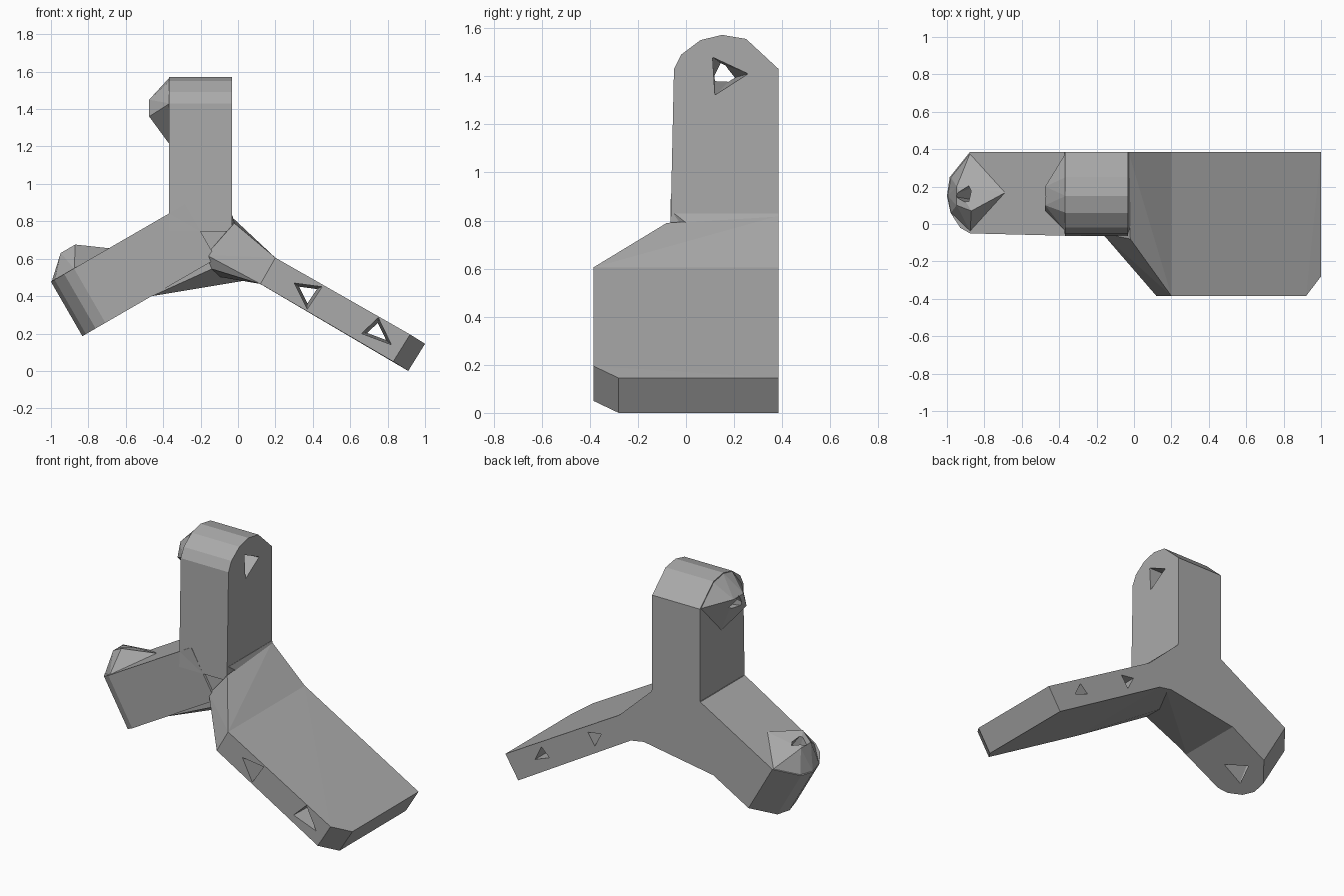
import bpy
import bmesh
from mathutils import Matrix, Vector

cube = bpy.data.objects.get("Cube")
if cube:
    bpy.data.objects.remove(cube, do_unlink=True)

grey = bpy.data.materials.new("mid_grey")
grey.use_nodes = True
COLOUR = (0.4, 0.4, 0.4, 1)
grey.diffuse_color = COLOUR
grey.node_tree.nodes["Principled BSDF"].inputs["Base Color"].default_value = COLOUR

HUB = Vector((-0.2, 0, 0.745))
FRONT, BACK, EDGE = -0.05, 0.385, -0.385


def hull(name, points):
    """Convex solid around a few points."""
    bm = bmesh.new()
    for p in points:
        bm.verts.new(p)
    res = bmesh.ops.convex_hull(bm, input=bm.verts[:])
    loose = {g for g in res["geom_interior"] + res["geom_unused"]
             if isinstance(g, bmesh.types.BMVert)}
    bmesh.ops.delete(bm, geom=list(loose), context='VERTS')
    bmesh.ops.recalc_face_normals(bm, faces=bm.faces[:])
    mesh = bpy.data.meshes.new(name)
    bm.to_mesh(mesh)
    bm.free()
    mesh.materials.append(grey)
    obj = bpy.data.objects.new(name, mesh)
    bpy.context.collection.objects.link(obj)
    return obj


def combine(target, other, operation):
    """Boolean the other solid into the target and discard it."""
    mod = target.modifiers.new(operation.lower(), 'BOOLEAN')
    mod.operation = operation
    mod.solver = 'EXACT'
    mod.object = other
    bpy.context.view_layer.objects.active = target
    bpy.ops.object.modifier_apply(modifier=mod.name)
    bpy.data.objects.remove(other, do_unlink=True)


def upright(p):
    return Vector(p)


def sideways(p):
    """Reflect the upright arm onto the left-leaning one."""
    d = Vector(p) - HUB
    return HUB + Vector((0.5 * d.x - 0.866 * d.z, d.y, -0.866 * d.x - 0.5 * d.z))


# Central hub where the three arms meet
hub_top = [(-0.37, 0.843), (-0.03, 0.83), (-0.46, 0.4)]
bracket = hull("bracket_body",
               [(x, y, z) for x, z in hub_top for y in (FRONT, BACK)]
               + [(-0.14, FRONT, 0.545), (-0.2, BACK, 0.52), (0.08, BACK, 0.49)])

# Sloping root that widens into the plate
combine(bracket, hull("plate_root", [
    (0.2, EDGE, 0.605), (0.12, EDGE, 0.465), (0.2, BACK, 0.605), (0.12, BACK, 0.465),
    (-0.02, -0.08, 0.79), (-0.17, FRONT, 0.62), (-0.14, FRONT, 0.545),
    (-0.03, BACK, 0.82), (-0.2, BACK, 0.52), (0.1, BACK, 0.69)]), 'UNION')

# Wide sloping plate with one clipped corner
combine(bracket, hull("plate", [
    (0.2, EDGE, 0.605), (0.12, EDGE, 0.465), (0.2, BACK, 0.605), (0.12, BACK, 0.465),
    (0.92, EDGE, 0.195), (0.83, EDGE, 0.05), (1, -0.28, 0.145), (0.91, -0.28, 0),
    (1, BACK, 0.145), (0.91, BACK, 0),
    (0.1, -0.2, 0.66), (0.02, -0.2, 0.523), (0.1, BACK, 0.66), (0.02, BACK, 0.523)]), 'UNION')

# Two rounded arms, each with a faceted nut boss near its end
outline = [(-0.065, 0.745), (FRONT, 1.43), (-0.02, 1.49), (0.06, 1.55), (0.15, 1.572),
           (0.25, 1.555), (BACK, 1.43), (BACK, 0.745)]
boss = [(-0.475, 0.1, 1.45), (-0.475, 0.2, 1.45), (-0.475, 0.07, 1.36),
        (-0.365, 0.17, 1.21), (-0.365, -0.04, 1.43), (-0.365, 0.38, 1.43),
        (-0.365, 0.15, 1.57), (-0.365, 0.06, 1.55), (-0.365, 0.25, 1.55),
        (-0.3, 0.15, 1.4)]
bore = [(0, 0.11, 1.48), (0, 0.26, 1.41), (0, 0.12, 1.32),
        (-0.55, 0.12, 1.39), (-0.55, 0.15, 1.45), (-0.55, 0.19, 1.39)]
for place in (upright, sideways):
    combine(bracket, hull("arm", [place((x, y, z)) for x in (-0.368, -0.032)
                                  for y, z in outline]), 'UNION')
    combine(bracket, hull("nut_boss", [place(p) for p in boss]), 'UNION')
    combine(bracket, hull("arm_bore", [place(p) for p in bore]), 'DIFFERENCE')

# Tapered triangular screw bores through the plate
mouths = [[(0.3, 0.47), (0.45, 0.45), (0.37, 0.33)],
          [(0.66, 0.2), (0.75, 0.285), (0.82, 0.14)]]
for mouth in mouths:
    cx = sum(p[0] for p in mouth) / len(mouth)
    cz = sum(p[1] for p in mouth) / len(mouth)
    exit_ring = [(cx + (x - cx) * 0.6, 0.45, cz + (z - cz) * 0.6) for x, z in mouth]
    combine(bracket, hull("plate_bore", [(x, -0.4, z) for x, z in mouth] + exit_ring),
            'DIFFERENCE')

# Centre the bracket and stand it on the ground
points = [v.co for v in bracket.data.vertices]
low = [min(p[i] for p in points) for i in range(3)]
high = [max(p[i] for p in points) for i in range(3)]
bracket.data.transform(Matrix.Translation(
    (-(low[0] + high[0]) / 2, -(low[1] + high[1]) / 2, -low[2])))
